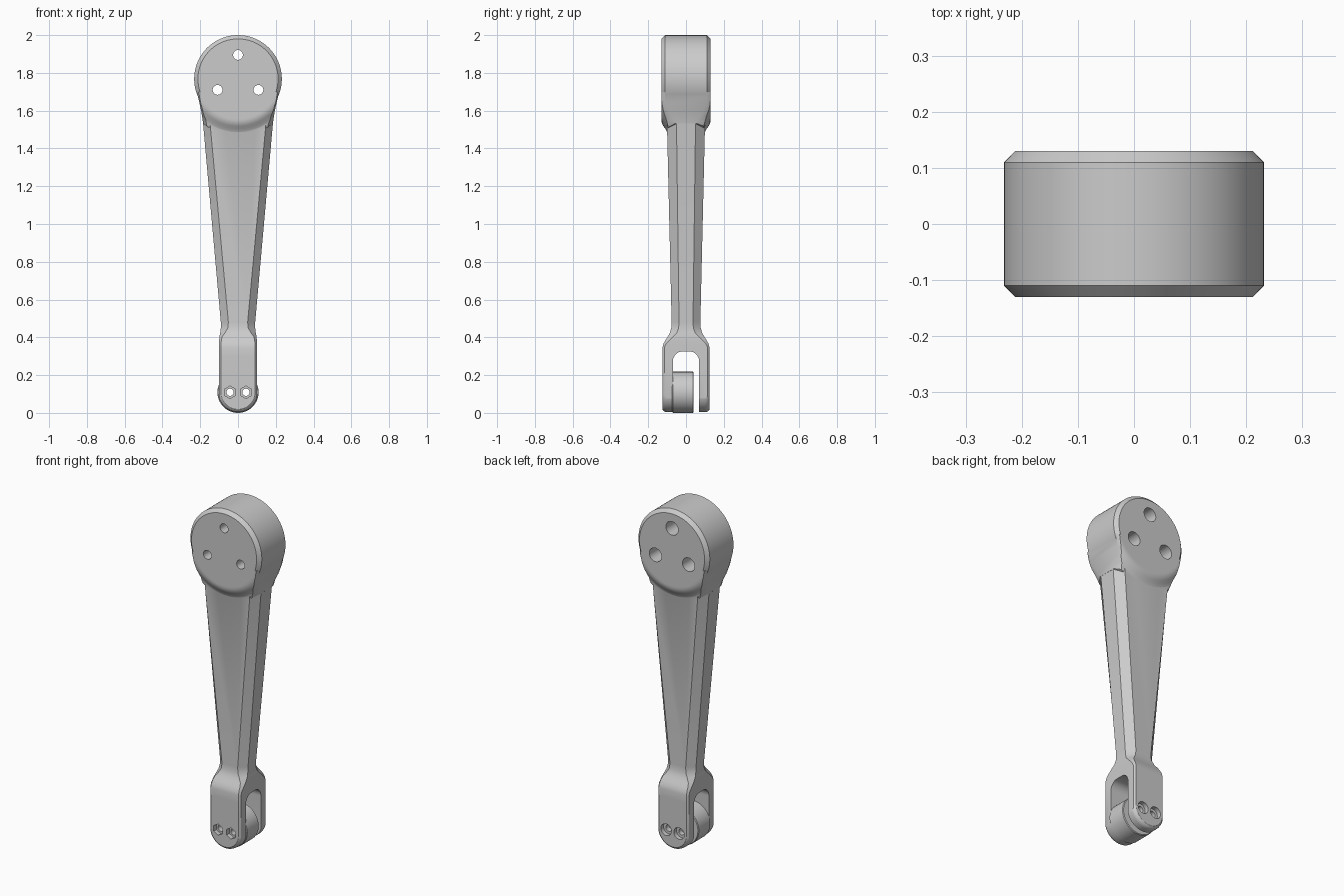
import bpy, bmesh, math

if "Cube" in bpy.data.objects:
    bpy.data.objects.remove(bpy.data.objects["Cube"])

grey = bpy.data.materials.new("satin_grey")
grey.diffuse_color = (0.6, 0.6, 0.6, 1)
grey.use_nodes = True
grey.node_tree.nodes["Principled BSDF"].inputs["Base Color"].default_value = grey.diffuse_color


def skin(name, loops):
    """Solid skinned over a row of closed loops with equal point counts."""
    bm = bmesh.new()
    rows = [[bm.verts.new(p) for p in loop] for loop in loops]
    n = len(rows[0])
    for a, b in zip(rows, rows[1:]):
        for i in range(n):
            j = (i + 1) % n
            bm.faces.new((a[i], a[j], b[j], b[i]))
    bm.faces.new(rows[0])
    bm.faces.new(rows[-1])
    bmesh.ops.recalc_face_normals(bm, faces=bm.faces)
    mesh = bpy.data.meshes.new(name)
    bm.to_mesh(mesh)
    bm.free()
    mesh.materials.append(grey)
    ob = bpy.data.objects.new(name, mesh)
    bpy.context.collection.objects.link(ob)
    return ob


def lathe(name, profile, x, z, sides=64):
    """Profile of (radius, y) turned about an axis along y."""
    turns = [2 * math.pi * (i + 0.5) / sides for i in range(sides)]
    return skin(name, [[(x + r * math.cos(t), y, z + r * math.sin(t))
                        for t in turns] for r, y in profile])


def loft(name, sections):
    """Chamfered rectangles: z, half width, half depth, front flat, side flat."""
    loops = []
    for z, w, d, f, s in sections:
        q = [(w, s), (f, d)]
        pts = q + [(-x, y) for x, y in q[::-1]]
        pts += [(-x, -y) for x, y in pts]
        loops.append([(x, y, z) for x, y in pts])
    return skin(name, loops)


def combine(target, tool, operation):
    """Apply a boolean and remove the tool."""
    tool.hide_render = True
    mod = target.modifiers.new("cut", 'BOOLEAN')
    mod.operation, mod.object, mod.solver = operation, tool, 'EXACT'
    bpy.context.view_layer.objects.active = target
    bpy.ops.object.modifier_apply(modifier=mod.name)
    bpy.data.objects.remove(tool)


HEAD_Z, PIN_Z = 1.768, 0.109

# Arm shaft, shoulder and fork block
body = loft("crank_arm", [
    (-0.02, 0.100, 0.125, 0.090, 0.115),
    (0.345, 0.100, 0.125, 0.090, 0.115),
    (0.365, 0.100, 0.120, 0.090, 0.106),
    (0.385, 0.100, 0.109, 0.088, 0.088),
    (0.405, 0.098, 0.096, 0.083, 0.067),
    (0.425, 0.094, 0.085, 0.068, 0.048),
    (0.450, 0.091, 0.078, 0.054, 0.039),
    (0.480, 0.091, 0.076, 0.051, 0.037),
    (1.500, 0.182, 0.100, 0.145, 0.050),
    (1.680, 0.198, 0.104, 0.161, 0.052)])

# Round the fork end, with softened outer edges
loops = []
steps = [math.radians(a) for a in (0, 22.5, 45, 67.5, 90)]
edge = [(0.025 * (1 - math.cos(a)), 0.102 + 0.025 * math.sin(a)) for a in steps]
for inset, y in [(i, -y) for i, y in edge[::-1]] + edge:
    r = 0.105 - inset
    arc = [math.pi * (1 + i / 40) for i in range(41)]
    pts = [(r * math.cos(a), PIN_Z + r * math.sin(a)) for a in arc]
    pts += [(r, 0.30), (0.4, 0.5), (0.4, 1.9), (-0.4, 1.9), (-0.4, 0.5), (-r, 0.30)]
    loops.append([(x, y, z) for x, z in pts])
combine(body, skin("fork_rounding", loops), 'INTERSECT')

# Fork slot with an arched top
arch = [math.pi * i / 24 for i in range(25)]
slot = [(-0.07, -0.1), (0.07, -0.1)]
slot += [((0.02 if i < 12 else -0.02 if i > 12 else 0) + 0.05 * math.cos(a),
          0.27 + 0.055 * math.sin(a)) for i, a in enumerate(arch)]
combine(body, skin("slot_cutter", [[(x, y, z) for y, z in slot] for x in (-0.3, 0.3)]),
        'DIFFERENCE')

# Flare where the shaft runs into the head
bend = [(0.22, 0.13), (0.235, 0.128), (0.25, 0.120), (0.265, 0.109),
        (0.28, 0.101), (0.30, 0.094)]
flare = lathe("flare", [(r, -y) for r, y in bend] + bend[::-1], 0, HEAD_Z)
combine(flare, loft("flare_limit", [
    (1.40, 0.172, 0.135, 0.115, 0.048),
    (1.50, 0.182, 0.135, 0.130, 0.050),
    (1.55, 0.187, 0.135, 0.155, 0.062),
    (1.60, 0.195, 0.135, 0.182, 0.090),
    (1.64, 0.204, 0.135, 0.195, 0.108),
    (1.70, 0.219, 0.135, 0.207, 0.114)]), 'INTERSECT')
combine(body, flare, 'UNION')

# Round head with chamfered rims
combine(body, lathe("head", [(0.212, -0.13), (0.232, -0.11), (0.232, 0.11),
                             (0.212, 0.13)], 0, HEAD_Z, 96), 'UNION')

# Bolt holes in the head, wider from the back
for x, z in ((0, 1.895), (-0.108, 1.71), (0.108, 1.71)):
    combine(body, lathe("bolt_cutter", [(0.026, -0.3), (0.026, -0.03), (0.04, -0.029),
                                        (0.04, 0.3)], x, z, 32), 'DIFFERENCE')

# Roller held in the fork slot
roller = lathe("roller", [(0.105, -0.073), (0.109, -0.069), (0.109, 0.036),
                          (0.105, 0.04)], 0, PIN_Z, 72)

# Pin holes through fork and roller, with hex recess in front and round one behind
for x in (-0.042, 0.042):
    for part in (body, roller):
        combine(part, lathe("pin_cutter", [(0.019, -0.3), (0.019, 0.3)], x, PIN_Z, 24),
                'DIFFERENCE')
    combine(body, lathe("hex_cutter", [(0.033, -0.3), (0.033, -0.1)], x, PIN_Z, 6),
            'DIFFERENCE')
    combine(body, lathe("round_cutter", [(0.034, 0.1), (0.034, 0.3)], x, PIN_Z, 32),
            'DIFFERENCE')

# Smooth shading with crisp edges
for ob in (body, roller):
    bpy.ops.object.select_all(action='DESELECT')
    ob.select_set(True)
    bpy.context.view_layer.objects.active = ob
    bpy.ops.object.shade_smooth_by_angle(angle=math.radians(30))
